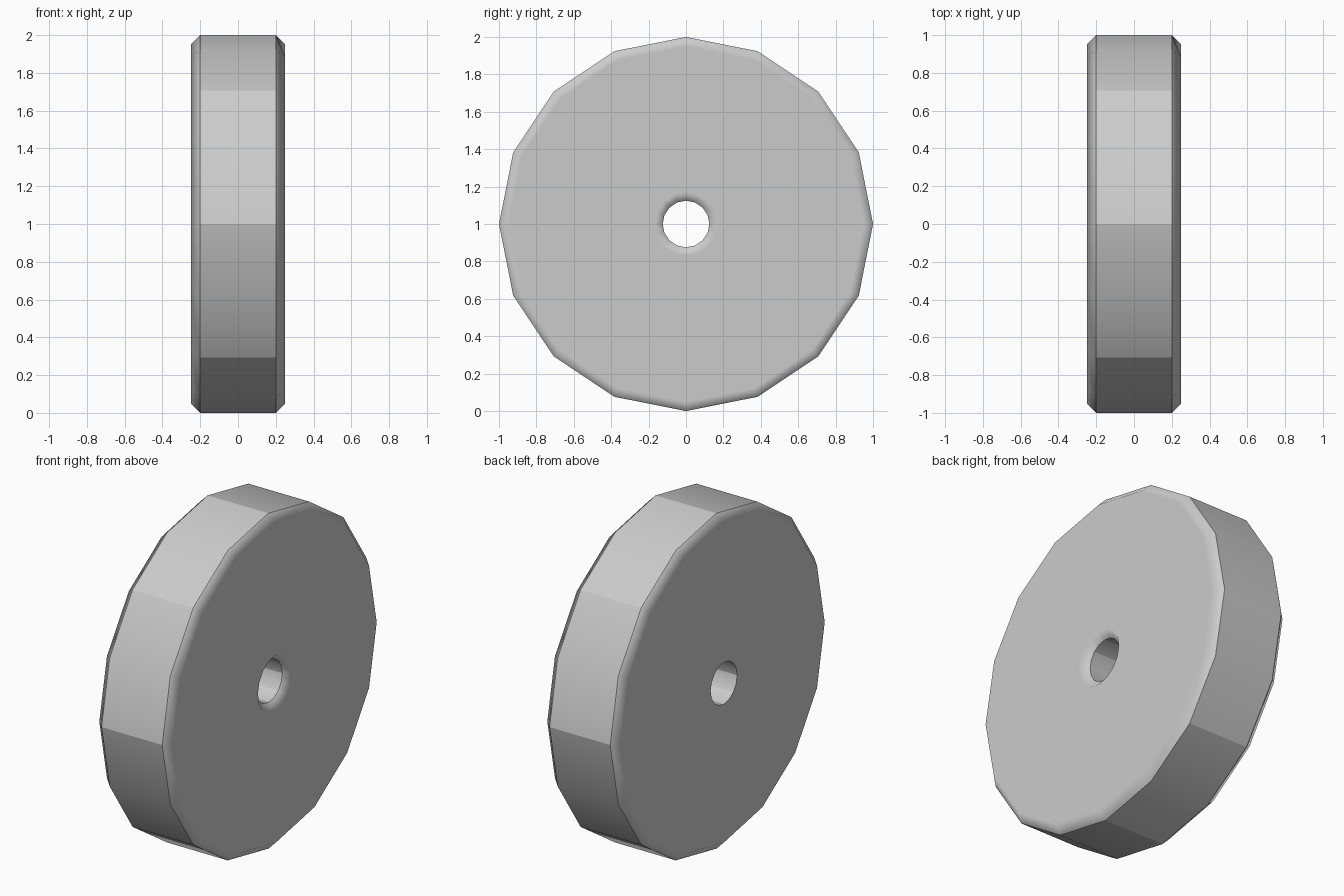
import bpy, bmesh, math

if "Cube" in bpy.data.objects:
    bpy.data.objects.remove(bpy.data.objects["Cube"])

SIDES = 16

# Cross-section (x, radius): chamfered rim, bore chamfered on the +x side only
PROFILE = [
    (-0.25, 0.125), (-0.25, 0.95), (-0.20, 1.0),
    (0.20, 1.0), (0.25, 0.95), (0.25, 0.17), (0.205, 0.125),
]
RIM_CORNERS = (2, 3)
BORE_CORNERS = (0, 6)

# Sweep the section around the x axis
bm = bmesh.new()
rings = []
for i in range(SIDES):
    a = 2 * math.pi * i / SIDES
    rings.append([bm.verts.new((x, r * math.cos(a), 1 + r * math.sin(a)))
                  for x, r in PROFILE])
n = len(PROFILE)
for i in range(SIDES):
    a, b = rings[i], rings[(i + 1) % SIDES]
    for j in range(n):
        k = (j + 1) % n
        bm.faces.new((a[j], a[k], b[k], b[j])).smooth = True
bmesh.ops.recalc_face_normals(bm, faces=bm.faces[:])

# Sharp circles at rim and bore, sharp cross edges every second facet
for i in range(SIDES):
    a, b = rings[i], rings[(i + 1) % SIDES]
    for j in RIM_CORNERS + BORE_CORNERS:
        bm.edges.get((a[j], b[j])).smooth = False
    if i % 2 == 0:
        for pair in (RIM_CORNERS, BORE_CORNERS):
            bm.edges.get((a[pair[0]], a[pair[1]])).smooth = False

mesh = bpy.data.meshes.new("wheel")
bm.to_mesh(mesh)
bm.free()
wheel = bpy.data.objects.new("wheel", mesh)
bpy.context.collection.objects.link(wheel)

# Keep the broad sides flat-looking while the chamfers blend in
mod = wheel.modifiers.new("weighted_normals", 'WEIGHTED_NORMAL')
mod.keep_sharp = True
mod.weight = 100
